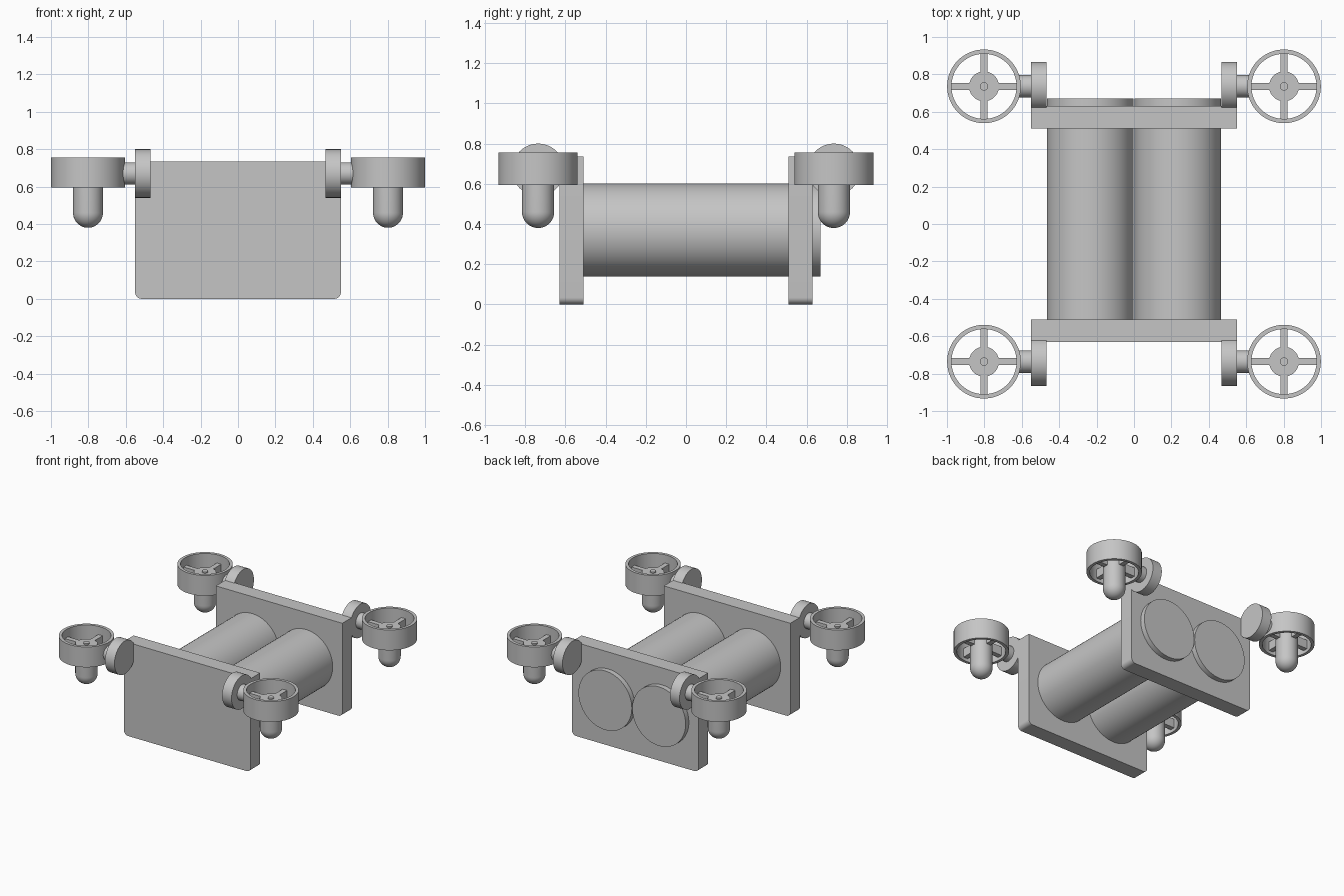
import bpy, bmesh, math
from mathutils import Matrix, Vector

cube = bpy.data.objects.get("Cube")
if cube:
    bpy.data.objects.remove(cube, do_unlink=True)

grey = bpy.data.materials.new("plain_grey")
grey.use_nodes = True
colour = (0.56, 0.56, 0.56, 1)
grey.diffuse_color = colour
grey.node_tree.nodes["Principled BSDF"].inputs["Base Color"].default_value = colour


def finish(name, bm):
    bmesh.ops.recalc_face_normals(bm, faces=bm.faces[:])
    mesh = bpy.data.meshes.new(name)
    bm.to_mesh(mesh)
    bm.free()
    mesh.materials.append(grey)
    obj = bpy.data.objects.new(name, mesh)
    bpy.context.collection.objects.link(obj)
    bpy.ops.object.select_all(action='DESELECT')
    obj.select_set(True)
    bpy.context.view_layer.objects.active = obj
    bpy.ops.object.shade_smooth_by_angle(angle=math.radians(30))
    return obj


def rod(name, radius, start, end):
    """Solid cylinder between two points."""
    a, b = Vector(start), Vector(end)
    turn = (b - a).to_track_quat('Z', 'Y').to_matrix().to_4x4()
    bm = bmesh.new()
    bmesh.ops.create_cone(bm, cap_ends=True, segments=64, radius1=radius, radius2=radius,
                          depth=(b - a).length, matrix=Matrix.Translation((a + b) / 2) @ turn)
    return finish(name, bm)


def lathe(name, profile, x, y, closed=False):
    """Revolve (radius, z) points about a vertical axis."""
    bm = bmesh.new()
    verts = [bm.verts.new((r, 0, z)) for r, z in profile]
    edges = [bm.edges.new(pair) for pair in zip(verts, verts[1:])]
    if closed:
        edges.append(bm.edges.new((verts[-1], verts[0])))
    bmesh.ops.spin(bm, geom=verts + edges, cent=(0, 0, 0), axis=(0, 0, 1),
                   angle=math.tau, steps=64, use_merge=False)
    bmesh.ops.remove_doubles(bm, verts=bm.verts[:], dist=1e-5)
    bmesh.ops.translate(bm, verts=bm.verts[:], vec=(x, y, 0))
    return finish(name, bm)


def box(name, centre, size):
    bm = bmesh.new()
    bmesh.ops.create_cube(bm, size=1, matrix=Matrix.Translation(centre) @ Matrix.Diagonal((*size, 1)))
    return finish(name, bm)


def end_plate(name, y):
    """Upright plate whose two lower corners are rounded."""
    half, height, r = 0.55, 0.735, 0.035
    outline = [(half, height), (-half, height)]
    for cx, begin in ((r - half, math.pi), (half - r, 1.5 * math.pi)):
        for i in range(9):
            a = begin + i * math.pi / 16
            outline.append((cx + r * math.cos(a), r + r * math.sin(a)))
    bm = bmesh.new()
    face = bm.faces.new([bm.verts.new((x, y - 0.06, z)) for x, z in outline])
    out = bmesh.ops.extrude_face_region(bm, geom=[face])
    bmesh.ops.translate(bm, vec=(0, 0.12, 0),
                        verts=[v for v in out["geom"] if isinstance(v, bmesh.types.BMVert)])
    return finish(name, bm)


# Body: two plates joined by twin tanks that poke through the back
end_plate("front_plate", -0.57)
end_plate("back_plate", 0.57)
for side, sx in (("left", 1), ("right", -1)):
    rod(side + "_tank", 0.232, (sx * 0.234, -0.55, 0.37), (sx * 0.234, 0.67, 0.37))

# Four corner thrusters
dome = [(0.08 * math.sin(i * math.pi / 24), 0.46 - 0.08 * math.cos(i * math.pi / 24))
        for i in range(13)]
for end, sy in (("front", -1), ("back", 1)):
    for side, sx in (("left", 1), ("right", -1)):
        tag = end + "_" + side
        x, y = sx * 0.802, sy * 0.736
        # Pivot disc and its axle
        rod(tag + "_pivot_disc", 0.13, (sx * 0.468, y, 0.67), (sx * 0.55, y, 0.67))
        rod(tag + "_axle", 0.06, (sx * 0.54, y, 0.67), (sx * 0.618, y, 0.67))
        # Open duct ring
        lathe(tag + "_duct", [(0.197, 0.595), (0.197, 0.755), (0.174, 0.755), (0.174, 0.595)],
              x, y, closed=True)
        # Round-ended motor pod with a small shaft tip
        lathe(tag + "_motor_pod", dome + [(0.08, 0.69), (0, 0.69)], x, y)
        rod(tag + "_shaft_tip", 0.022, (x, y, 0.68), (x, y, 0.70))
        # Cross spokes
        for i, (dx, dy) in enumerate(((1, 0), (-1, 0), (0, 1), (0, -1))):
            box(f"{tag}_spoke_{i + 1}", (x + dx * 0.125, y + dy * 0.125, 0.655),
                (0.12 if dx else 0.038, 0.12 if dy else 0.038, 0.07))
